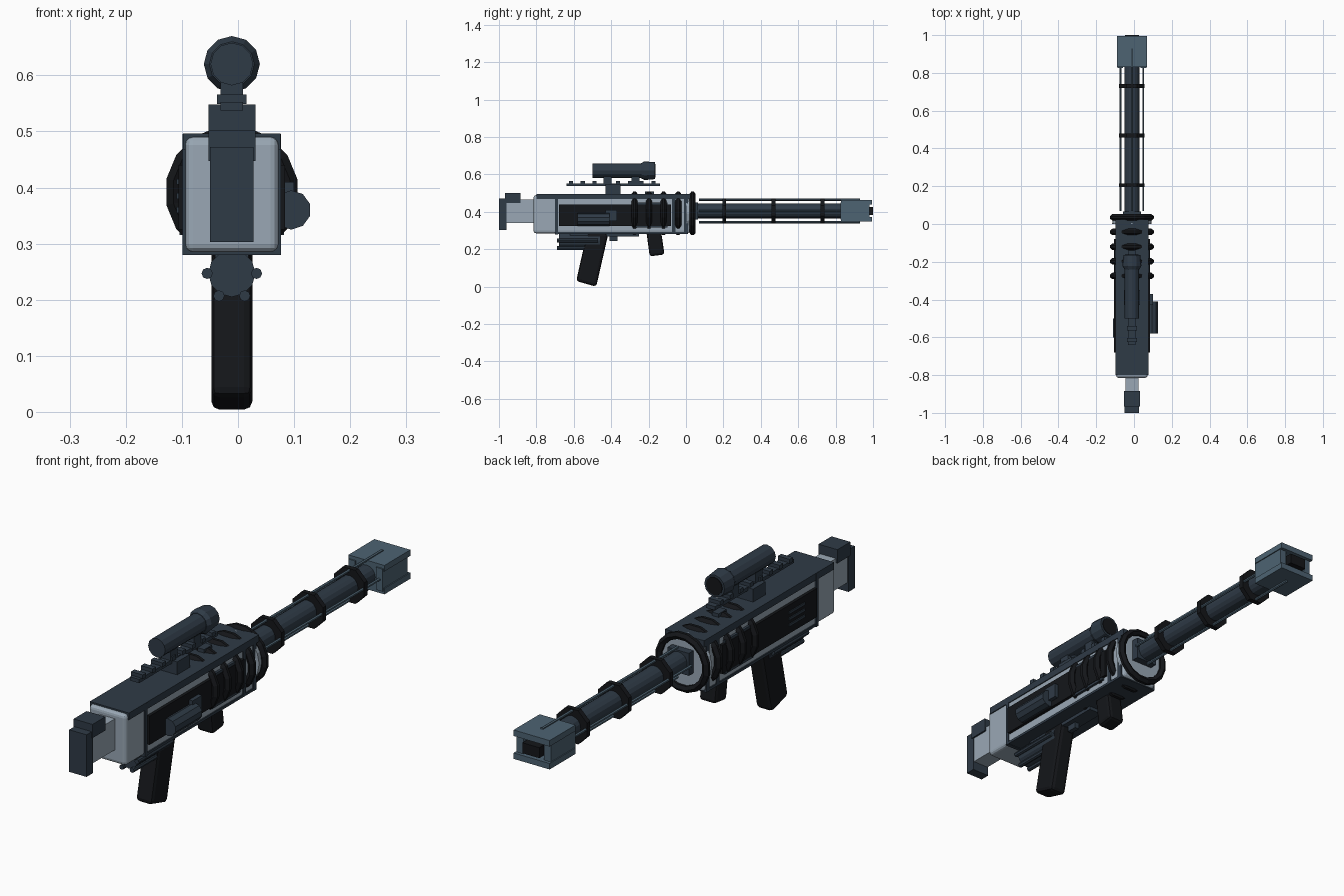
import bpy, bmesh, math
from mathutils import Matrix, Vector

if "Cube" in bpy.data.objects:
    bpy.data.objects.remove(bpy.data.objects["Cube"])

CX = -0.011   # the gun axis sits slightly off centre


def mat(name, rgb):
    m = bpy.data.materials.new(name)
    m.diffuse_color = (*rgb, 1)
    m.use_nodes = True
    m.node_tree.nodes["Principled BSDF"].inputs["Base Color"].default_value = m.diffuse_color
    return m


DARK = mat("dark_blue", (0.028, 0.043, 0.062))
LIGHT = mat("light_grey", (0.32, 0.39, 0.46))
BLACK = mat("black", (0.007, 0.008, 0.010))
STEEL = mat("steel_blue", (0.075, 0.125, 0.17))


def finish(name, bm, m, bevel=0, segs=1):
    bmesh.ops.recalc_face_normals(bm, faces=bm.faces)
    if bevel:
        bmesh.ops.bevel(bm, geom=bm.edges[:], offset=bevel, segments=segs,
                        profile=0.5, affect='EDGES', clamp_overlap=True)
    me = bpy.data.meshes.new(name)
    bm.to_mesh(me)
    bm.free()
    me.materials.append(m)
    ob = bpy.data.objects.new(name, me)
    bpy.context.collection.objects.link(ob)
    return ob


def box(name, w, y0, y1, z0, z1, m, x=CX, bevel=0, segs=1):
    bm = bmesh.new()
    M = Matrix.Translation((x, (y0 + y1) / 2, (z0 + z1) / 2)) @ Matrix.Diagonal((w, y1 - y0, z1 - z0, 1))
    bmesh.ops.create_cube(bm, size=1, matrix=M)
    return finish(name, bm, m, bevel, segs)


def cyl(name, y0, y1, r0, r1, z, m, x=CX, sides=12):
    bm = bmesh.new()
    M = Matrix.Translation((x, (y0 + y1) / 2, z)) @ Matrix.Rotation(-math.pi / 2, 4, 'X')
    bmesh.ops.create_cone(bm, cap_ends=True, segments=sides, radius1=r0, radius2=r1,
                          depth=y1 - y0, matrix=M)
    return finish(name, bm, m)


def side_profile(name, pts, w, m, bevel=0, segs=1):
    # (y, z) outline extruded across x
    bm = bmesh.new()
    f = bm.faces.new([bm.verts.new((CX - w / 2, y, z)) for y, z in pts])
    ext = bmesh.ops.extrude_face_region(bm, geom=[f])
    bmesh.ops.translate(bm, vec=(w, 0, 0),
                        verts=[v for v in ext['geom'] if isinstance(v, bmesh.types.BMVert)])
    return finish(name, bm, m, bevel, segs)


def ring(name, y, profile, z, m, sides=16):
    # closed (radius, y offset) section spun round the y axis
    bm = bmesh.new()
    loops = []
    for i in range(sides):
        a = 2 * math.pi * (i + 0.5) / sides
        loops.append([bm.verts.new((CX + r * math.cos(a), y + dy, z + r * math.sin(a))) for r, dy in profile])
    n = len(profile)
    for i in range(sides):
        a, b = loops[i], loops[(i + 1) % sides]
        for j in range(n):
            bm.faces.new((a[j], a[(j + 1) % n], b[(j + 1) % n], b[j]))
    return finish(name, bm, m)


# receiver
box("receiver_body", 0.166, -0.815, 0.02, 0.285, 0.49, LIGHT, bevel=0.014, segs=3)
box("top_cover", 0.174, -0.80, 0.025, 0.468, 0.496, DARK)
box("rear_frame_band", 0.176, -0.70, -0.685, 0.28, 0.495, DARK)
box("front_frame_band", 0.174, -0.01, 0.01, 0.282, 0.495, DARK)
box("front_collar_band", 0.172, -0.075, -0.055, 0.283, 0.49, DARK)
box("lower_edge", 0.172, -0.69, 0.01, 0.282, 0.292, DARK)
cyl("front_plate", 0.0, 0.035, 0.105, 0.10, 0.392, LIGHT, sides=16)

# side panels
for s, side in ((-1, "left"), (1, "right")):
    box(side + "_panel", 0.02, -0.68, -0.08, 0.325, 0.44, BLACK, x=CX + s * 0.085)
    box(side + "_panel_front", 0.012, -0.28, -0.10, 0.315, 0.45, DARK, x=CX + s * 0.087)
for i in range(3):
    box("left_vent_%d" % i, 0.01, -0.60, -0.50, 0.355 + i * 0.025, 0.365 + i * 0.025, DARK, x=CX - 0.094)

# cooling rings around the receiver
for i, y in enumerate((-0.275, -0.198, -0.12, -0.042, 0.035)):
    ring("cooling_ring_%d" % i, y, [(0.092, -0.009), (0.106, -0.017), (0.119, -0.006),
                                   (0.119, 0.006), (0.106, 0.017), (0.092, 0.009)], 0.392, BLACK)

# side canister
cyl("side_canister", -0.58, -0.41, 0.035, 0.035, 0.36, DARK, x=0.095, sides=10)
box("canister_bracket", 0.03, -0.43, -0.37, 0.35, 0.41, DARK, x=0.085)

# stock
box("stock_block", 0.07, -0.97, -0.80, 0.34, 0.465, LIGHT)
box("butt_plate", 0.077, -1.0, -0.96, 0.303, 0.472, DARK)
box("stock_cap", 0.084, -0.967, -0.885, 0.447, 0.502, DARK)

# sight rail and scope
box("rail_post", 0.084, -0.43, -0.35, 0.49, 0.548, DARK)
box("sight_rail", 0.04, -0.64, -0.14, 0.537, 0.552, DARK)
for i in range(8):
    y = -0.615 + i * 0.063
    box("rail_slat_%d" % i, 0.052, y - 0.011, y + 0.011, 0.549, 0.566, DARK)
for i, y in enumerate((-0.42, -0.27)):
    box("scope_mount_%d" % i, 0.04, y - 0.022, y + 0.022, 0.545, 0.592, DARK)
cyl("scope_tube", -0.50, -0.23, 0.038, 0.038, 0.62, DARK)
cyl("scope_bell_taper", -0.24, -0.222, 0.040, 0.050, 0.62, DARK)
cyl("scope_bell", -0.222, -0.165, 0.050, 0.045, 0.62, DARK)
cyl("scope_lens", -0.167, -0.162, 0.036, 0.036, 0.62, BLACK)
box("front_sight", 0.03, -0.22, -0.17, 0.49, 0.51, DARK)

# underside canister with rods
cyl("lower_canister", -0.68, -0.46, 0.042, 0.042, 0.247, DARK)
for i, (dx, z) in enumerate(((-0.044, 0.247), (0.044, 0.247), (-0.023, 0.207), (0.023, 0.207))):
    cyl("lower_rod_%d" % i, -0.69, -0.47, 0.010, 0.010, z, DARK, x=CX + dx, sides=8)
box("lower_rail", 0.06, -0.62, -0.25, 0.268, 0.29, DARK)
box("trigger", 0.02, -0.41, -0.365, 0.243, 0.28, DARK)

# grips
side_profile("rear_grip", [(-0.53, 0.285), (-0.415, 0.285), (-0.48, 0.0), (-0.587, 0.03)],
             0.073, BLACK, 0.015, 2)
side_profile("front_grip", [(-0.212, 0.295), (-0.133, 0.295), (-0.115, 0.172), (-0.194, 0.162)],
             0.073, BLACK, 0.013, 2)

# barrel with rods and clamps
BZ = 0.405
box("barrel_base", 0.095, 0.02, 0.065, BZ - 0.045, BZ + 0.045, DARK)
cyl("barrel", 0.03, 0.87, 0.040, 0.040, BZ, DARK, sides=16)
for i in range(4):
    a = i * math.pi / 2
    cyl("barrel_rod_%d" % i, 0.07, 0.93, 0.006, 0.006, BZ + 0.06 * math.sin(a), STEEL,
        x=CX + 0.06 * math.cos(a), sides=6)
for i, y in enumerate((0.205, 0.468, 0.73)):
    ring("barrel_clamp_%d" % i, y, [(0.036, -0.010), (0.073, -0.010), (0.073, 0.010), (0.036, 0.010)],
         BZ, BLACK, sides=8)

# muzzle brake: hollow box
for s, side in ((-1, "lower"), (1, "upper")):
    zc = BZ + 0.001 + s * 0.046
    box("muzzle_%s_plate" % side, 0.16, 0.83, 0.995, zc - 0.012, zc + 0.012, STEEL)
for s, side in ((-1, "left"), (1, "right")):
    box("muzzle_%s_wall" % side, 0.03, 0.825, 0.982, BZ - 0.045, BZ + 0.045, STEEL, x=CX + s * 0.061)
box("muzzle_back", 0.14, 0.83, 0.90, BZ - 0.04, BZ + 0.04, STEEL)
box("muzzle_bore", 0.075, 0.89, 1.0, BZ - 0.021, BZ + 0.021, BLACK)
